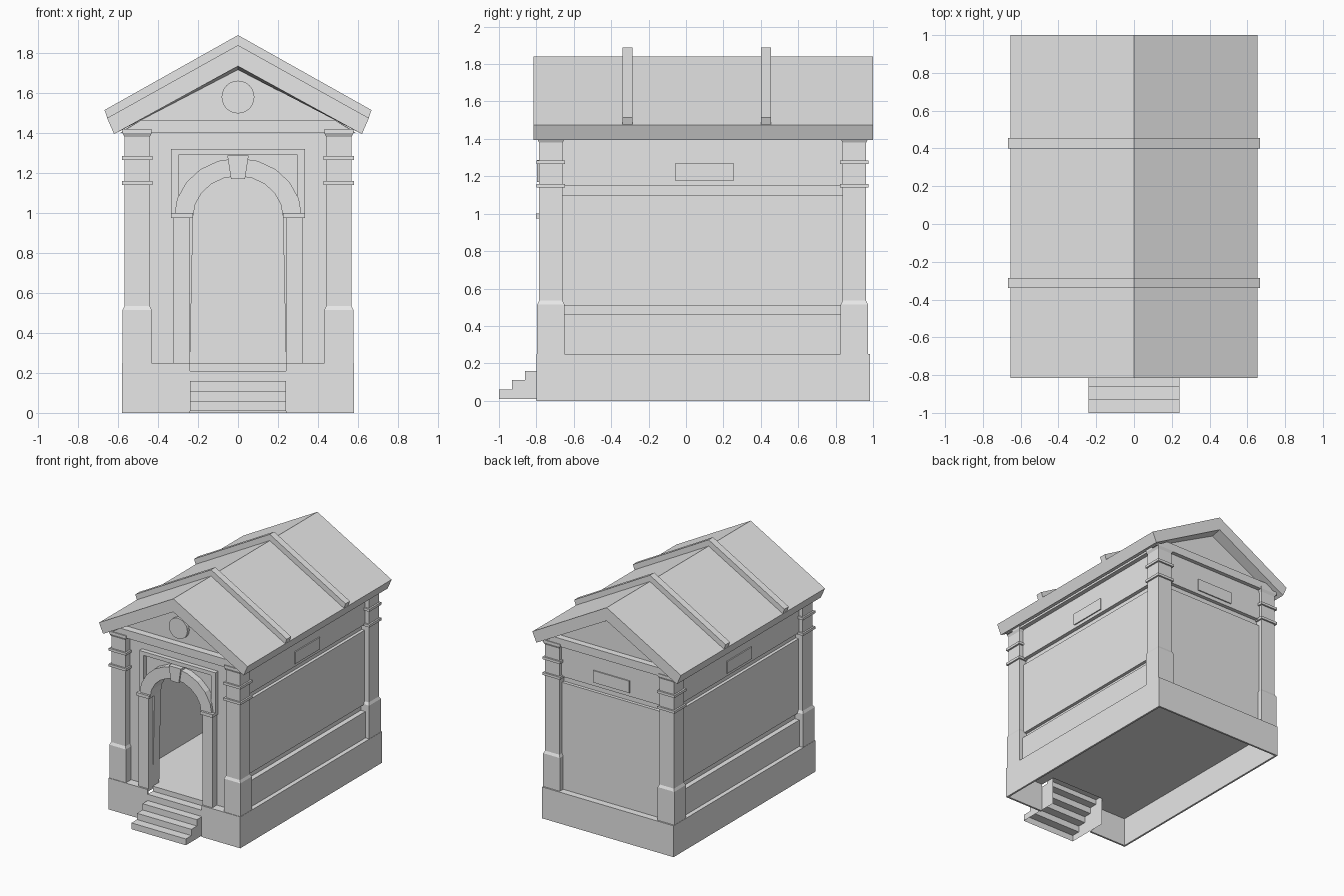
import bpy, bmesh, math

if "Cube" in bpy.data.objects:
    bpy.data.objects.remove(bpy.data.objects["Cube"])

stone = bpy.data.materials.new("grey_stone")
stone.use_nodes = True
GREY = (0.8, 0.8, 0.8, 1)
stone.diffuse_color = GREY
stone.node_tree.nodes["Principled BSDF"].inputs["Base Color"].default_value = GREY


def loft(name, rings, open_sides=()):
    """Join equal rings of points into a closed solid, leaving the named sides open."""
    bm = bmesh.new()
    loops = [[bm.verts.new(p) for p in ring] for ring in rings]
    n = len(loops[0])
    for a, b in zip(loops, loops[1:]):
        for i in range(n):
            if i not in open_sides:
                j = (i + 1) % n
                bm.faces.new((a[i], a[j], b[j], b[i]))
    bm.faces.new(loops[0])
    bm.faces.new(loops[-1])
    bmesh.ops.recalc_face_normals(bm, faces=bm.faces)
    mesh = bpy.data.meshes.new(name)
    bm.to_mesh(mesh)
    bm.free()
    mesh.materials.append(stone)
    obj = bpy.data.objects.new(name, mesh)
    bpy.context.collection.objects.link(obj)
    return obj


def prism_y(name, pts, y0, y1):
    return loft(name, [[(x, y, z) for x, z in pts] for y in (y0, y1)])


def box(name, x0, x1, y0, y1, z0, z1):
    return prism_y(name, [(x0, z0), (x1, z0), (x1, z1), (x0, z1)], y0, y1)


def side_box(name, s, x0, x1, *yz):
    return box(name, min(s * x0, s * x1), max(s * x0, s * x1), *yz)


def arc(rx, rz, cz, steps=10):
    return [(-rx * math.cos(math.pi * i / steps), cz + rz * math.sin(math.pi * i / steps))
            for i in range(steps + 1)]


SIDES = ((1, "left"), (-1, "right"))
FRONT, BACK = -0.73, 0.905   # wall planes
DOOR = 0.24                  # half width of the doorway
FLOOR = 0.25

# Plinth: thin hollow walls with a gap for the steps, and the floor above
box("plinth_back", -0.58, 0.58, 0.97, 0.985, 0, FLOOR)
for s, side in SIDES:
    side_box(f"plinth_{side}", s, 0.565, 0.58, -0.8, 0.985, 0, FLOOR)
    side_box(f"plinth_front_{side}", s, DOOR, 0.58, -0.8, -0.785, 0, FLOOR)
floor_half = [(DOOR, -0.66), (DOOR, -0.8), (0.58, -0.8), (0.58, 0.985)]
outline = floor_half + [(-x, y) for x, y in reversed(floor_half)]
loft("floor", [[(x, y, z) for x, y in outline] for z in (FLOOR - 0.02, FLOOR)])

# Steps: stair profile, open underneath
stair = [(-0.66, 0.01), (-1.0, 0.01)]
for y, y_next, z in ((-1.0, -0.93, 0.06), (-0.93, -0.86, 0.11), (-0.86, -0.795, 0.16),
                     (-0.795, -0.73, 0.21), (-0.73, -0.66, FLOOR)):
    stair += [(y, z), (y_next, z)]
loft("steps", [[(x, y, z) for y, z in stair] for x in (-DOOR, DOOR)],
     open_sides=(0, len(stair) - 1))

# Front wall with arched doorway
opening = [(-DOOR, FLOOR)] + arc(0.225, 0.205, 0.98) + [(DOOR, FLOOR)]
wall = [(-0.5, FLOOR)] + opening + [(0.5, FLOOR), (0.5, 1.42), (-0.5, 1.42)]
prism_y("front_wall", wall, FRONT, -0.65)

# Back wall, with slabs and a groove
box("back_wall", -0.5, 0.5, 0.85, BACK, FLOOR, 1.42)
box("back_panel", -0.46, 0.46, BACK, 0.93, FLOOR, 1.10)
box("back_frieze", -0.46, 0.46, BACK, 0.935, 1.15, 1.42)
box("back_plaque", -0.16, 0.16, 0.93, 0.944, 1.18, 1.275)

# Side walls, with slabs and grooves
for s, side in SIDES:
    side_box(f"{side}_wall", s, 0.47, 0.505, FRONT, BACK, FLOOR, 1.42)
    side_box(f"{side}_lower_panel", s, 0.505, 0.545, -0.65, 0.825, FLOOR, 0.46)
    side_box(f"{side}_panel", s, 0.505, 0.53, -0.68, 0.85, 0.51, 1.10)
    side_box(f"{side}_frieze", s, 0.505, 0.535, -0.68, 0.85, 1.15, 1.42)
    side_box(f"{side}_plaque", s, 0.53, 0.544, -0.055, 0.255, 1.175, 1.27)

# Corner pilasters with stepped bases and double neck bands
LOW, MID, BAND = 0.073, 0.063, 0.076
levels = [(0.25, LOW), (0.515, LOW), (0.535, MID), (1.14, MID), (1.14, BAND), (1.16, BAND),
          (1.16, MID), (1.265, MID), (1.265, BAND), (1.285, BAND), (1.285, MID),
          (1.38, MID), (1.40, LOW), (1.42, LOW)]
for s, side in SIDES:
    for cy, end in ((-0.7225, "front"), (0.9, "back")):
        loft(f"{end}_{side}_pilaster",
             [[(s * 0.505 + h * a, cy + h * b, z)
               for a, b in ((-1, -1), (1, -1), (1, 1), (-1, 1))] for z, h in levels])

# Door surround: posts, imposts, arch ring, keystone and square frame
for s, side in SIDES:
    side_box(f"door_post_{side}", s, DOOR, 0.325, -0.787, FRONT, FLOOR, 0.975)
    side_box(f"door_impost_{side}", s, 0.225, 0.335, -0.802, FRONT + 0.03, 0.975, 1.0)
    side_box(f"door_frame_{side}", s, 0.297, 0.335, -0.765, FRONT, 1.0, 1.32)
box("door_frame_top", -0.335, 0.335, -0.765, FRONT, 1.29, 1.32)
prism_y("door_arch", arc(0.225, 0.205, 0.98) + arc(0.32, 0.295, 0.98)[::-1], -0.785, FRONT)
prism_y("keystone", [(-0.035, 1.17), (0.035, 1.17), (0.053, 1.287), (-0.053, 1.287)],
        -0.797, FRONT)

# Pediments: recessed gable, sloped-end entablature, round medallion in front
SLOPE = 0.557


def under(x):
    return 1.735 - SLOPE * abs(x)


prism_y("attic", [(-0.57, 1.40), (0.57, 1.40), (0.57, under(0.57)), (0, 1.735),
                  (-0.57, under(0.57))], FRONT, 0.915)
for y0, y1, end in ((-0.787, FRONT, "front"), (0.91, 0.967, "back")):
    prism_y(f"{end}_entablature", [(-0.59, 1.40), (0.59, 1.40), (0.485, under(0.485)),
                                   (-0.485, under(0.485))], y0, y1)
disc = [(0.082 * math.cos(math.tau * i / 24), 1.58 + 0.082 * math.sin(math.tau * i / 24))
        for i in range(24)]
prism_y("medallion", disc, FRONT - 0.025, FRONT)


# Roof: chevron slab, slightly thicker away from the gable ends
def chevron(y, drop):
    pts = [(-0.655, 1.475), (0, 1.84), (0.655, 1.475),
           (0.62, 1.395), (0, 1.735 - drop), (-0.62, 1.395)]
    return [(x, y, z) for x, z in pts]


loft("roof", [chevron(-0.815, 0), chevron(FRONT, 0.018),
              chevron(0.915, 0.018), chevron(1.0, 0)])

# Raised ribs across the roof
rib = [(-0.668, 1.515), (0, 1.89), (0.668, 1.515), (0.65, 1.465), (0, 1.83), (-0.65, 1.465)]
for y, which in ((-0.3125, "front"), (0.4275, "back")):
    prism_y(f"{which}_roof_rib", rib, y - 0.0275, y + 0.0275)
